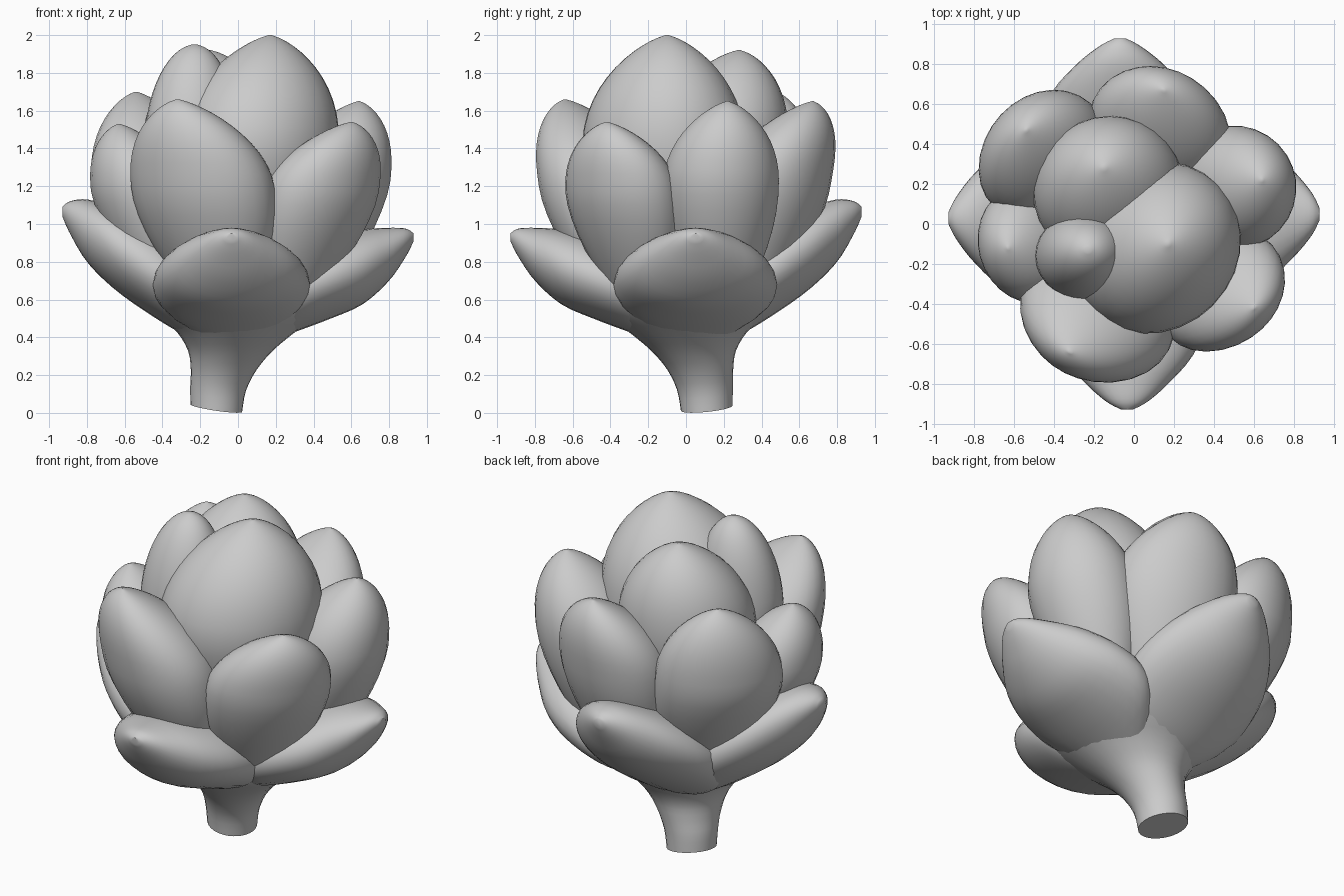
import bpy, bmesh, math
from mathutils import Vector

if "Cube" in bpy.data.objects:
    bpy.data.objects.remove(bpy.data.objects["Cube"])

SIDES = 28
grey = bpy.data.materials.new("soft_grey")
grey.diffuse_color = (0.6, 0.6, 0.6, 1)
grey.use_nodes = True
grey.node_tree.nodes["Principled BSDF"].inputs["Base Color"].default_value = grey.diffuse_color


def sample(keys, t):
    """Catmull-Rom through evenly spaced tuples, t in 0..1."""
    s = min(t, 0.99999) * (len(keys) - 1)
    i = int(s)
    f = s - i
    p = [keys[max(0, min(len(keys) - 1, i + k))] for k in (-1, 0, 1, 2)]
    return [0.5 * (2 * b + (c - a) * f + (2 * a - 5 * b + 4 * c - d) * f * f
                   + (3 * b - a - 3 * c + d) * f ** 3) for a, b, c, d in zip(*p)]


def loft(name, rings):
    """Skin elliptical rings given as (centre, half axis u, half axis v)."""
    bm = bmesh.new()
    loops = []
    for c, u, v in rings:
        loops.append([bm.verts.new(c + u * math.cos(a) + v * math.sin(a))
                      for a in (2 * math.pi * k / SIDES for k in range(SIDES))])
    for lo, hi in zip(loops, loops[1:]):
        for k in range(SIDES):
            n = (k + 1) % SIDES
            bm.faces.new((lo[k], lo[n], hi[n], hi[k]))
    bm.faces.new(loops[0][::-1])
    bm.faces.new(loops[-1])
    bmesh.ops.recalc_face_normals(bm, faces=bm.faces)
    mesh = bpy.data.meshes.new(name)
    bm.to_mesh(mesh)
    bm.free()
    mesh.materials.append(grey)
    ob = bpy.data.objects.new(name, mesh)
    bpy.context.collection.objects.link(ob)
    bpy.context.view_layer.objects.active = ob
    ob.select_set(True)
    bpy.ops.object.shade_smooth_by_angle(angle=math.radians(50))
    ob.select_set(False)


def upright_leaf(name, base, belly, tip, facing, width, thick, point=0.72):
    """Pointed bulb made of level rings, leaning from base over belly to tip."""
    a = math.radians(facing)
    out, side = Vector((math.cos(a), math.sin(a), 0)), Vector((-math.sin(a), math.cos(a), 0))
    base, belly, tip = Vector(base), Vector(belly), Vector(tip)
    rings = []
    for k in range(21):
        t = math.sin(k / 20 * math.pi / 2)          # rings crowd towards the tip
        if t < 0.5:
            s = t / 0.5
            c = base.lerp(belly, s)
            r = 0.45 + 0.55 * math.sin(s * math.pi / 2)
        else:
            s = (t - 0.5) / 0.5
            c = belly.lerp(tip, s ** 1.4)           # lean grows towards the tip
            c.z = belly.z + (tip.z - belly.z) * s
            r = max(0.005, 1 - s ** 2.1) ** point
        rings.append((c, out * thick * r, side * width * r))
    loft(name, rings)


def spreading_leaf(name, facing, shift, spread, keys):
    """Wide bract; keys are (reach, underside z, top z, half width)."""
    a = math.radians(facing)
    out, side = Vector((math.cos(a), math.sin(a), 0)), Vector((-math.sin(a), math.cos(a), 0))
    rings = []
    for k in range(21):
        r, lo, hi, w = sample(keys, k / 20)
        c = out * r + side * shift + Vector((0, 0, (lo + hi) / 2))
        rings.append((c, side * w * spread, Vector((0, 0, (hi - lo) / 2))))
    loft(name, rings)


# Stem, leaning slightly and flaring into a cup under the head
stem = [(-0.115, 0.11, 0.025, 0.137), (-0.105, 0.10, 0.13, 0.148), (-0.075, 0.075, 0.23, 0.175),
        (-0.04, 0.04, 0.33, 0.225), (-0.01, 0.01, 0.43, 0.315), (0, 0, 0.52, 0.42),
        (0, 0, 0.63, 0.50), (0, 0, 0.76, 0.52)]
rings = []
for k in range(22):
    x, y, z, r = sample(stem, k / 21)
    tilt = 0.02 * max(0, 1 - k / 6)
    rings.append((Vector((x, y, z)), Vector((r, 0, -tilt)), Vector((0, r, tilt * 0.7))))
loft("stem", rings)

# Lowest tier: two lower bracts, two raised ones
low = [(0.08, 0.34, 0.75, 0.22), (0.28, 0.42, 0.86, 0.42), (0.48, 0.495, 0.93, 0.43),
       (0.66, 0.575, 0.97, 0.35), (0.80, 0.70, 0.98, 0.22), (0.89, 0.83, 0.975, 0.11),
       (0.93, 0.91, 0.95, 0.03)]
high = [(0.08, 0.33, 0.75, 0.22), (0.28, 0.41, 0.90, 0.42), (0.48, 0.53, 1.01, 0.44),
        (0.66, 0.66, 1.09, 0.36), (0.80, 0.80, 1.13, 0.23), (0.89, 0.95, 1.12, 0.11),
        (0.93, 1.04, 1.09, 0.03)]
spreading_leaf("lower_leaf_front", -90, -0.035, 0.94, low)
spreading_leaf("lower_leaf_right", 0, 0.05, 0.98, low)
spreading_leaf("lower_leaf_left", 180, -0.03, 0.97, high)
spreading_leaf("lower_leaf_back", 90, 0.07, 0.95, high)

# Middle tier: six upright leaves around the head
upright_leaf("middle_leaf_front_left", (-0.08, -0.32, 0.6), (-0.185, -0.455, 1.18), (-0.32, -0.64, 1.66), 243, 0.40, 0.30)
upright_leaf("middle_leaf_front_right", (0.28, -0.24, 0.6), (0.435, -0.335, 1.15), (0.60, -0.42, 1.54), -47, 0.345, 0.26)
upright_leaf("middle_leaf_right", (0.36, 0.18, 0.6), (0.51, 0.185, 1.21), (0.64, 0.22, 1.65), 20, 0.31, 0.295)
upright_leaf("middle_leaf_back", (0.09, 0.35, 0.6), (0.13, 0.475, 1.21), (0.15, 0.67, 1.65), 68, 0.365, 0.28)
upright_leaf("middle_leaf_back_left", (-0.29, 0.22, 0.6), (-0.46, 0.345, 1.21), (-0.54, 0.47, 1.70), 137, 0.355, 0.28)
upright_leaf("middle_leaf_left", (-0.36, -0.08, 0.6), (-0.525, -0.10, 1.16), (-0.63, -0.12, 1.53), 195, 0.30, 0.25)

# Crown: three inner leaves
upright_leaf("crown_leaf_large", (0.05, -0.05, 0.7), (0.105, -0.12, 1.41), (0.17, -0.10, 2.0), -45, 0.45, 0.41)
upright_leaf("crown_leaf_small", (-0.15, -0.08, 0.8), (-0.25, -0.16, 1.42), (-0.23, -0.13, 1.95), 180, 0.22, 0.245, 0.52)
upright_leaf("crown_leaf_back", (-0.05, 0.10, 0.7), (-0.13, 0.175, 1.4), (-0.15, 0.28, 1.92), 115, 0.38, 0.36, 0.68)
